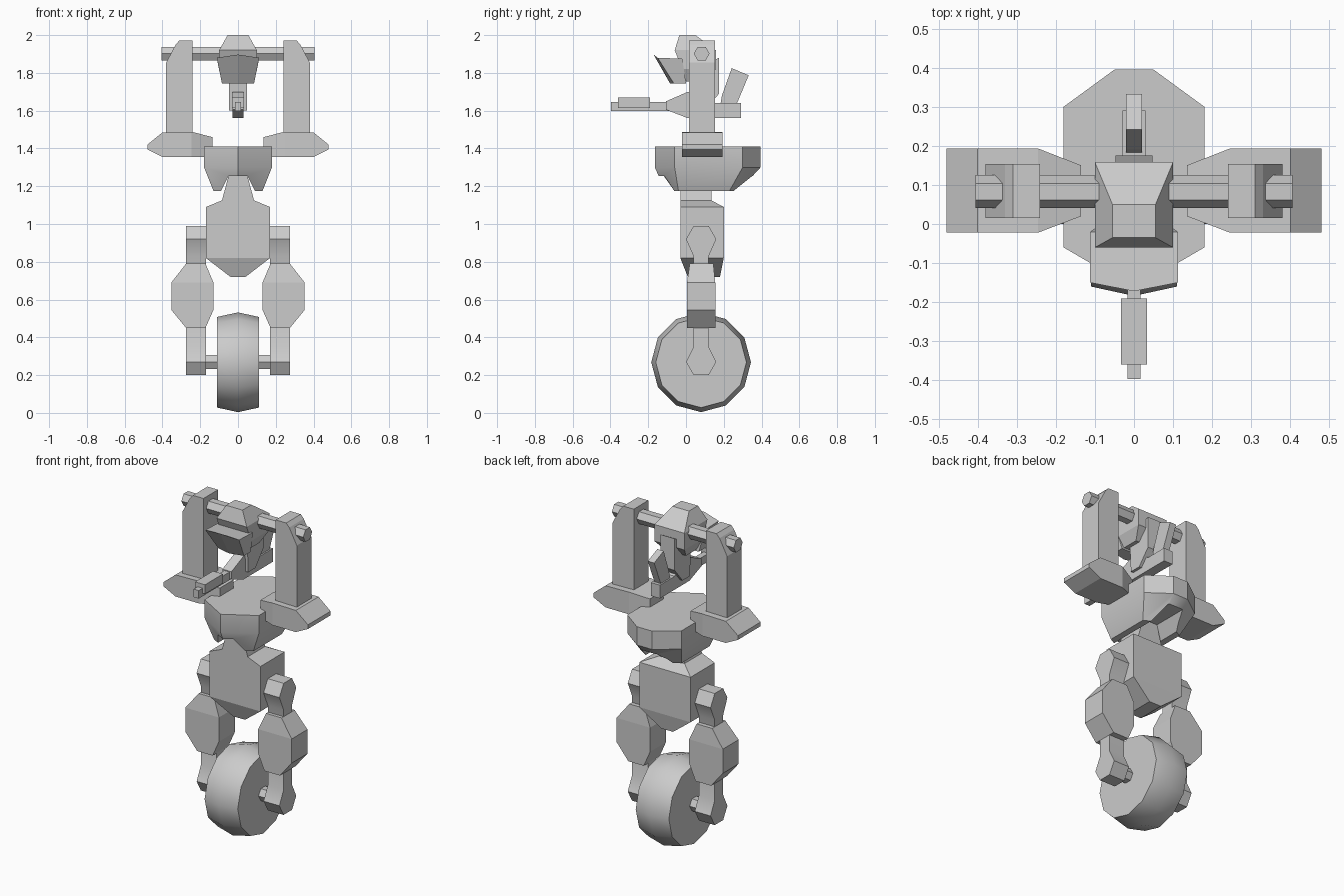
import bpy, bmesh, math
from mathutils import Vector


def finish(name, bm, smooth=None):
    bmesh.ops.recalc_face_normals(bm, faces=bm.faces)
    me = bpy.data.meshes.new(name)
    bm.to_mesh(me)
    bm.free()
    ob = bpy.data.objects.new(name, me)
    bpy.context.collection.objects.link(ob)
    if smooth:
        bpy.ops.object.select_all(action='DESELECT')
        ob.select_set(True)
        bpy.context.view_layer.objects.active = ob
        bpy.ops.object.shade_smooth_by_angle(angle=math.radians(smooth))
    return ob


def loft(name, rings, smooth=None):
    """Skin equal-length rings of points and cap both ends."""
    bm = bmesh.new()
    vs = [[bm.verts.new(p) for p in r] for r in rings]
    n = len(vs[0])
    for a, b in zip(vs, vs[1:]):
        for i in range(n):
            j = (i + 1) % n
            bm.faces.new((a[i], a[j], b[j], b[i]))
    bm.faces.new(vs[0])
    bm.faces.new(vs[-1])
    return finish(name, bm, smooth)


def prism_x(name, x0, x1, yz, smooth=None):
    return loft(name, [[(x, y, z) for y, z in yz] for x in (x0, x1)], smooth)


def prism_y(name, y0, y1, xz, smooth=None):
    return loft(name, [[(x, y, z) for x, z in xz] for y in (y0, y1)], smooth)


def stack(name, sections, smooth=None):
    """Rectangular sections (z, x0, x1, y0, y1) lofted along z."""
    return loft(name, [[(a, c, z), (b, c, z), (b, d, z), (a, d, z)]
                       for z, a, b, c, d in sections], smooth)


def ngon(n, r, y, z):
    return [(y + r * math.cos(math.tau * i / n), z + r * math.sin(math.tau * i / n))
            for i in range(n)]


def box(name, x0, x1, y0, y1, z0, z1):
    return stack(name, [(z0, x0, x1, y0, y1), (z1, x0, x1, y0, y1)])


# Crowned wheel and its axle
loft("wheel", [[(x, y, z) for y, z in ngon(12, r, 0.08, 0.268)]
               for x, r in ((-0.11, 0.24), (0, 0.264), (0.11, 0.24))], 40)
prism_x("axle", -0.18, 0.18, ngon(6, 0.042, 0.08, 0.27))

# Pelvis with tapered waist
stack("pelvis", [(0.72, -0.04, 0.04, 0.01, 0.18), (0.82, -0.17, 0.17, -0.03, 0.2),
                 (1.09, -0.17, 0.17, -0.03, 0.2), (1.125, -0.085, 0.085, -0.03, 0.135),
                 (1.255, -0.05, 0.05, -0.03, 0.135)])

# Chest: pointed front, chamfered back, smaller underside
plan = [(0, -0.165), (0.18, -0.06), (0.18, 0.3), (0.05, 0.395),
        (-0.05, 0.395), (-0.18, 0.3), (-0.18, -0.06)]
under = [(0, -0.11), (0.13, -0.04), (0.13, 0.23), (0.04, 0.28),
         (-0.04, 0.28), (-0.13, 0.23), (-0.13, -0.04)]
chest = loft("chest", [[(x, y, z) for x, y in p]
                       for z, p in ((1.175, under), (1.3, plan), (1.41, plan))], 30)
# Groove along the underside of the chest
groove = prism_y("groove_cutter", -0.5, 0.6,
                 [(-0.1, 1.155), (0.1, 1.155), (0.05, 1.255), (-0.05, 1.255)])
groove.hide_render = True
groove.hide_viewport = True
cut = chest.modifiers.new("groove", 'BOOLEAN')
cut.operation = 'DIFFERENCE'
cut.object = groove
cut.solver = 'EXACT'

# Leg profile with knuckles at both ends
half = [(0.04, 0.2), (0.08, 0.27), (0.04, 0.35), (0.04, 0.83), (0.08, 0.92), (0.04, 0.99)]
leg = [(0.08 + w, z) for w, z in half] + [(0.08 - w, z) for w, z in reversed(half)]

for side, s in (("right", 1), ("left", -1)):
    prism_x("fork_leg_" + side, s * 0.17, s * 0.275, leg, 30)
    stack("leg_guard_" + side, [(0.45, s * 0.172, s * 0.275, 0.005, 0.155),
                                (0.545, s * 0.13, s * 0.353, 0.005, 0.155),
                                (0.69, s * 0.13, s * 0.353, 0.005, 0.155),
                                (0.79, s * 0.172, s * 0.275, 0.02, 0.145)])
    # Shoulder plate, lofted outward along x
    loft("shoulder_plate_" + side,
         [[(s * x, a, c), (s * x, b, c), (s * x, b, d), (s * x, a, d)]
          for x, a, b, c, d in ((0.135, 0.02, 0.15, 1.355, 1.46),
                                (0.245, -0.022, 0.193, 1.355, 1.488),
                                (0.4, -0.022, 0.193, 1.355, 1.485),
                                (0.48, -0.022, 0.193, 1.395, 1.42))])
    # Upright post with sloped outer top
    prism_y("post_" + side, 0.015, 0.153,
            [(s * x, z) for x, z in ((0.24, 1.47), (0.38, 1.47), (0.38, 1.855),
                                     (0.33, 1.95), (0.31, 1.972), (0.24, 1.972))])

# Cross rod carrying the head
prism_x("cross_rod", -0.405, 0.405, ngon(6, 0.042, 0.083, 1.902))

# Head, visor and neck
stack("head", [(1.755, -0.07, 0.07, 0, 0.1), (1.82, -0.1, 0.1, -0.02, 0.158),
               (1.92, -0.1, 0.1, -0.06, 0.158), (2.0, -0.055, 0.055, -0.035, 0.05)])
loft("visor", [
    [(-0.085, 0, 1.745), (-0.085, -0.065, 1.745), (0, -0.085, 1.745),
     (0.085, -0.065, 1.745), (0.085, 0, 1.745)],
    [(-0.112, -0.02, 1.875), (-0.112, -0.15, 1.88), (0, -0.172, 1.897),
     (0.112, -0.15, 1.88), (0.112, -0.02, 1.875)]])
prism_x("neck", -0.047, 0.047, [(0.02, 1.8), (0.175, 1.88), (0.175, 1.69),
                                (0.1, 1.6), (0.03, 1.6)])

# Forward barrel assembly with rear grip
prism_x("receiver", -0.03, 0.03, [(-0.105, 1.605), (0.01, 1.56), (0.29, 1.56),
                                  (0.29, 1.64), (0.15, 1.64), (0.1, 1.7),
                                  (0.01, 1.7), (-0.105, 1.65)])
box("barrel", -0.017, 0.017, -0.397, -0.09, 1.597, 1.645)
box("barrel_shroud", -0.033, 0.033, -0.36, -0.19, 1.615, 1.67)
prism_x("rear_grip", -0.021, 0.021, [(0.18, 1.62), (0.262, 1.62), (0.332, 1.787),
                                     (0.242, 1.825), (0.19, 1.68)])
